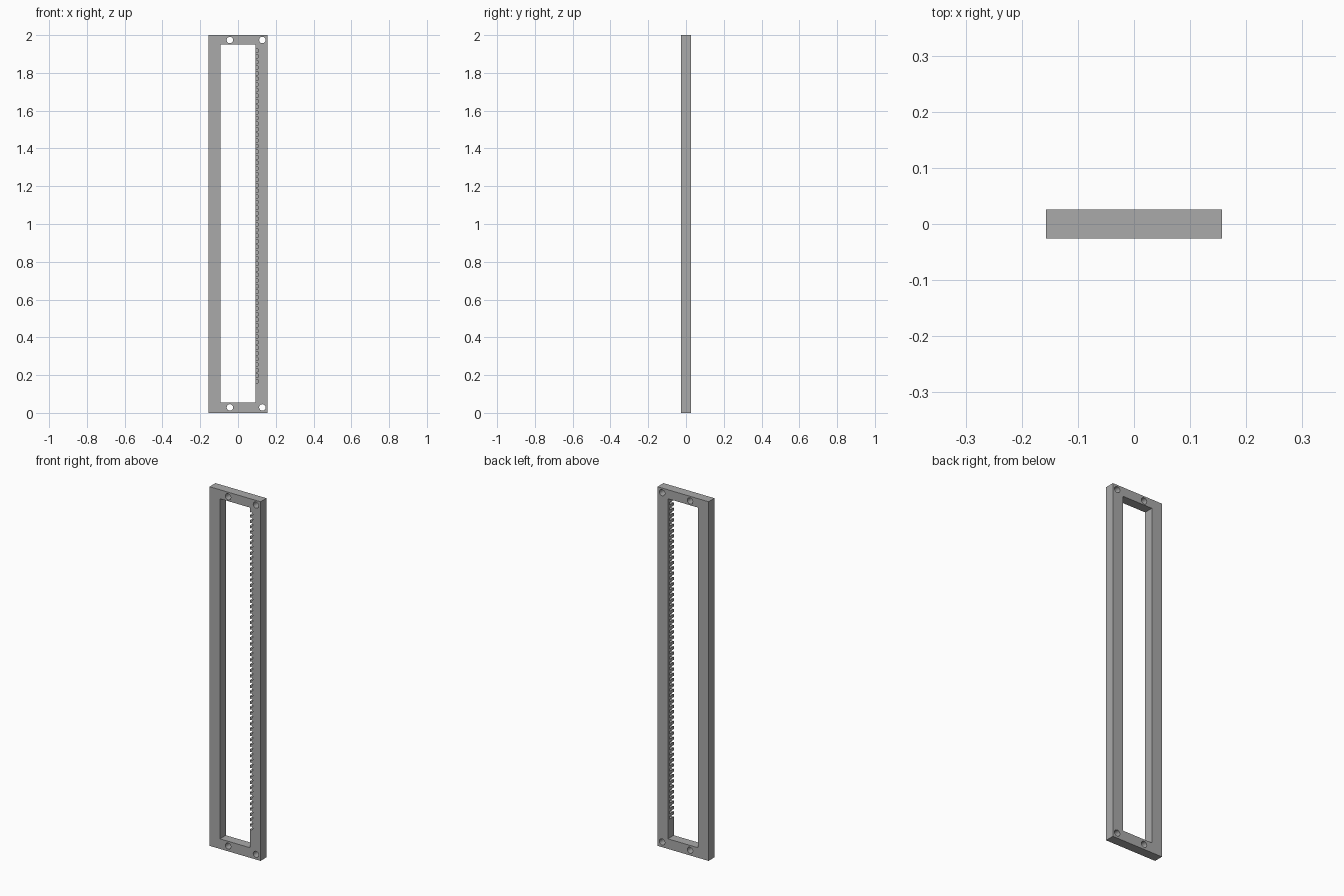
import bpy, bmesh, math
from mathutils import Matrix, Vector

if "Cube" in bpy.data.objects:
    bpy.data.objects.remove(bpy.data.objects["Cube"])

W, T = 0.157, 0.026           # half width, half thickness
IN = 0.093                    # half width of the opening
Z_BOT, Z_SEAM, Z_TOP = 0.056, 0.153, 1.95

grey = bpy.data.materials.new("plain grey")
grey.diffuse_color = (0.4, 0.4, 0.4, 1)
grey.use_nodes = True
grey.node_tree.nodes["Principled BSDF"].inputs["Base Color"].default_value = grey.diffuse_color


def new_object(name, bm):
    bmesh.ops.recalc_face_normals(bm, faces=bm.faces)
    me = bpy.data.meshes.new(name)
    bm.to_mesh(me)
    bm.free()
    me.materials.append(grey)
    ob = bpy.data.objects.new(name, me)
    bpy.context.collection.objects.link(ob)
    return ob


def extruded(name, profile):
    """Extrude an x-z outline through the frame thickness."""
    bm = bmesh.new()
    face = bm.faces.new([bm.verts.new((x, -T, z)) for x, z in profile])
    geo = bmesh.ops.extrude_face_region(bm, geom=[face])["geom"]
    bmesh.ops.translate(bm, vec=(0, 2 * T, 0),
                        verts=[g for g in geo if isinstance(g, bmesh.types.BMVert)])
    return new_object(name, bm)


def cylinder(bm, x, z, r, y0, y1, sides):
    m = Matrix.Translation(Vector((x, (y0 + y1) / 2, z))) @ Matrix.Rotation(math.pi / 2, 4, 'X')
    bmesh.ops.create_cone(bm, cap_ends=True, segments=sides, radius1=r,
                          radius2=r, depth=y1 - y0, matrix=m)


def u_shape(z_end, z_in, z_open):
    return [(-W, z_end), (W, z_end), (W, z_open), (IN, z_open),
            (IN, z_in), (-IN, z_in), (-IN, z_open), (-W, z_open)]


def cut(ob, cutter):
    """Subtract the cutter, bake the result and remove the cutter."""
    cutter.hide_render = True
    mod = ob.modifiers.new("cut", 'BOOLEAN')
    mod.operation = 'DIFFERENCE'
    mod.solver = 'EXACT'
    mod.object = cutter
    bpy.context.view_layer.update()
    dg = bpy.context.evaluated_depsgraph_get()
    me = bpy.data.meshes.new_from_object(ob.evaluated_get(dg))
    ob.modifiers.clear()
    ob.data = me
    bpy.data.objects.remove(cutter)


# the two halves of the frame, split at the seam
upper = extruded("upper_frame", u_shape(2.0, Z_TOP, Z_SEAM))
lower = extruded("lower_frame", u_shape(0.0, Z_BOT, Z_SEAM))

# bolt holes through the top and bottom rails
for ob, z in ((upper, 1.974), (lower, 0.029)):
    bm = bmesh.new()
    for x in (-0.043, 0.129):
        cylinder(bm, x, z, 0.017, -0.1, 0.1, 24)
    cut(ob, new_object("hole_cutter", bm))

# row of rounded notches in the front of the right inner edge
bm = bmesh.new()
N = 60
for i in range(N):
    z = 0.167 + (1.917 - 0.167) * i / (N - 1)
    cylinder(bm, 0.1, z, 0.0095, -0.1, 0.012, 14)
cut(upper, new_object("notch_cutter", bm))

# keep edges sharp while smoothing the round holes
for ob in (upper, lower):
    bpy.ops.object.select_all(action='DESELECT')
    ob.select_set(True)
    bpy.context.view_layer.objects.active = ob
    bpy.ops.object.shade_smooth_by_angle(angle=math.radians(35))
